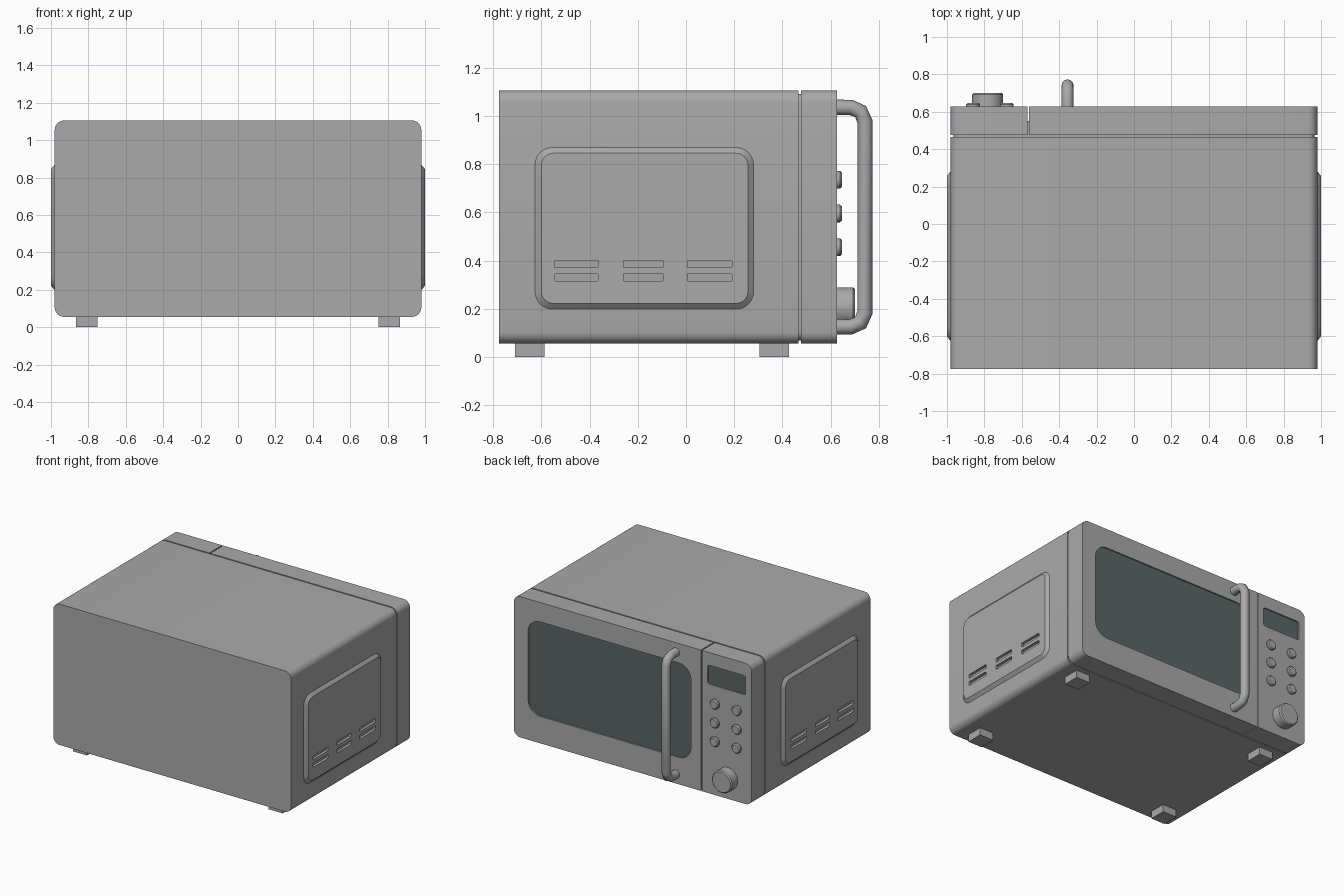
import bpy, bmesh, math

if "Cube" in bpy.data.objects:
    bpy.data.objects.remove(bpy.data.objects["Cube"])


def material(name, rgb):
    m = bpy.data.materials.new(name)
    m.diffuse_color = (*rgb, 1)
    m.use_nodes = True
    m.node_tree.nodes["Principled BSDF"].inputs["Base Color"].default_value = m.diffuse_color
    return m


GREY = material("grey_metal", (0.4, 0.4, 0.4))
DARK = material("dark_glass", (0.105, 0.13, 0.13))


def finish(name, bm, mat=GREY, angle=35):
    """Clean a bmesh and link it as a named object."""
    bmesh.ops.remove_doubles(bm, verts=bm.verts, dist=0.0002)
    bmesh.ops.recalc_face_normals(bm, faces=bm.faces)
    me = bpy.data.meshes.new(name)
    bm.to_mesh(me)
    bm.free()
    me.materials.append(mat)
    me.shade_smooth()
    me.set_sharp_from_angle(angle=math.radians(angle))
    ob = bpy.data.objects.new(name, me)
    bpy.context.collection.objects.link(ob)
    return ob


def rounded(u0, u1, v0, v1, low=0.0, high=None, n=6):
    """Rounded rectangle; low and high are the radii at the u0 and u1 ends."""
    high = low if high is None else high
    corners = [(u1, v1, -1, -1, high, 0), (u0, v1, 1, -1, low, 90),
               (u0, v0, 1, 1, low, 180), (u1, v0, -1, 1, high, 270)]
    pts = []
    for u, v, su, sv, r, a in corners:
        if r == 0:
            pts.append((u, v))
            continue
        for i in range(n + 1):
            t = math.radians(a + 90 * i / n)
            pts.append((u + su * r + r * math.cos(t), v + sv * r + r * math.sin(t)))
    return pts


def curve_bmesh(cu):
    """Convert a curve to a bmesh and discard the curve."""
    ob = bpy.data.objects.new("temporary_curve", cu)
    bpy.context.collection.objects.link(ob)
    bpy.context.view_layer.update()
    me = bpy.data.meshes.new_from_object(
        ob.evaluated_get(bpy.context.evaluated_depsgraph_get()))
    bm = bmesh.new()
    bm.from_mesh(me)
    bpy.data.objects.remove(ob)
    bpy.data.curves.remove(cu)
    bpy.data.meshes.remove(me)
    return bm


def slab(name, outlines, w0, w1, place, mat=GREY):
    """Extrude an outline (the rest are holes) from w0 to w1."""
    cu = bpy.data.curves.new(name, 'CURVE')
    cu.dimensions = '2D'
    cu.fill_mode = 'BOTH'
    cu.extrude = (w1 - w0) / 2
    for pts in outlines:
        s = cu.splines.new('POLY')
        s.points.add(len(pts) - 1)
        for p, (u, v) in zip(s.points, pts):
            p.co = (u, v, 0, 1)
        s.use_cyclic_u = True
    bm = curve_bmesh(cu)
    for v in bm.verts:
        v.co = place(v.co.x, v.co.y, v.co.z + (w0 + w1) / 2)
    return finish(name, bm, mat)


def facing_y(u, v, w):
    return (u, w, v)


def turned(name, x, z, profile, n=24):
    """Round part along y from (radius, y) pairs, closed at the tip."""
    bm = bmesh.new()
    rings = [[bm.verts.new((x + r * math.cos(2 * math.pi * i / n), y,
                            z + r * math.sin(2 * math.pi * i / n)))
              for i in range(n)] for r, y in profile]
    for a, b in zip(rings, rings[1:]):
        for i in range(n):
            j = (i + 1) % n
            bm.faces.new((a[i], a[j], b[j], b[i]))
    bm.faces.new(rings[-1])
    bm.faces.new(rings[0])
    return finish(name, bm)


# Housing and the recessed core seen in the seams
slab("housing", [rounded(-0.98, 0.98, 0.055, 1.105, 0.05)], -0.775, 0.466, facing_y)
slab("seam_core", [rounded(-0.966, 0.966, 0.069, 1.091, 0.04)], 0.45, 0.55, facing_y)

# Door with window, control panel with display
window = rounded(-0.48, 0.865, 0.255, 0.96, 0.1)
slab("door", [rounded(-0.562, 0.98, 0.055, 1.105, 0, 0.05), window], 0.476, 0.627, facing_y)
slab("window_glass", [window], 0.54, 0.617, facing_y, DARK)
display = rounded(-0.93, -0.618, 0.868, 1.01, 0.015, n=3)
slab("control_panel", [rounded(-0.98, -0.57, 0.055, 1.105, 0.05, 0), display],
     0.476, 0.627, facing_y)
slab("display_glass", [display], 0.54, 0.617, facing_y, DARK)

# Buttons and knob
for x in (-0.86, -0.68):
    for z in (0.735, 0.595, 0.455):
        turned("button", x, z, [(0.037, 0.62), (0.037, 0.638), (0.03, 0.646)], 16)
turned("knob", -0.783, 0.206, [(0.083, 0.62), (0.083, 0.692), (0.075, 0.7)], 32)

# Bent tube handle
half = [(0.615, 0.455), (0.683, 0.455), (0.724, 0.438), (0.742, 0.395)]
path = half + [(y, -h) for y, h in reversed(half)]
cu = bpy.data.curves.new("handle", 'CURVE')
cu.dimensions = '3D'
cu.bevel_depth = 0.032
cu.bevel_resolution = 4
cu.use_fill_caps = True
spline = cu.splines.new('POLY')
spline.points.add(len(path) - 1)
for p, (y, h) in zip(spline.points, path):
    p.co = (-0.355, y, 0.58 + h, 1)
finish("handle", curve_bmesh(cu), angle=50)

# Raised side panels with vent slots and sloping rims
vents = [rounded(y0, y1, z0, z0 + 0.03, 0.004, n=2)
         for y0, y1 in ((-0.545, -0.365), (-0.26, -0.095), (0.006, 0.19))
         for z0 in (0.315, 0.371)]
top = rounded(-0.6, 0.257, 0.222, 0.845, 0.05)
base = rounded(-0.628, 0.282, 0.197, 0.87, 0.075)
for side, label in ((1, "right"), (-1, "left")):
    slab(label + "_side_panel", [top] + vents, 0.978, 1.0,
         lambda u, v, w: (side * w, u, v))
    bm = bmesh.new()
    a = [bm.verts.new((side * 0.979, y, z)) for y, z in base]
    b = [bm.verts.new((side * 1.0, y, z)) for y, z in top]
    for i in range(len(a)):
        j = (i + 1) % len(a)
        bm.faces.new((a[i], a[j], b[j], b[i]))
    rim = finish(label + "_side_rim", bm)
    # Point the open rim outward
    if sum(p.normal.x for p in rim.data.polygons) * side < 0:
        rim.data.flip_normals()

# Feet
for sx in (-1, 1):
    x0, x1 = sorted((sx * 0.75, sx * 0.865))
    for y0, y1 in ((-0.71, -0.587), (0.305, 0.428)):
        slab("foot", [rounded(x0, x1, 0, 0.06)], y0, y1, facing_y)
